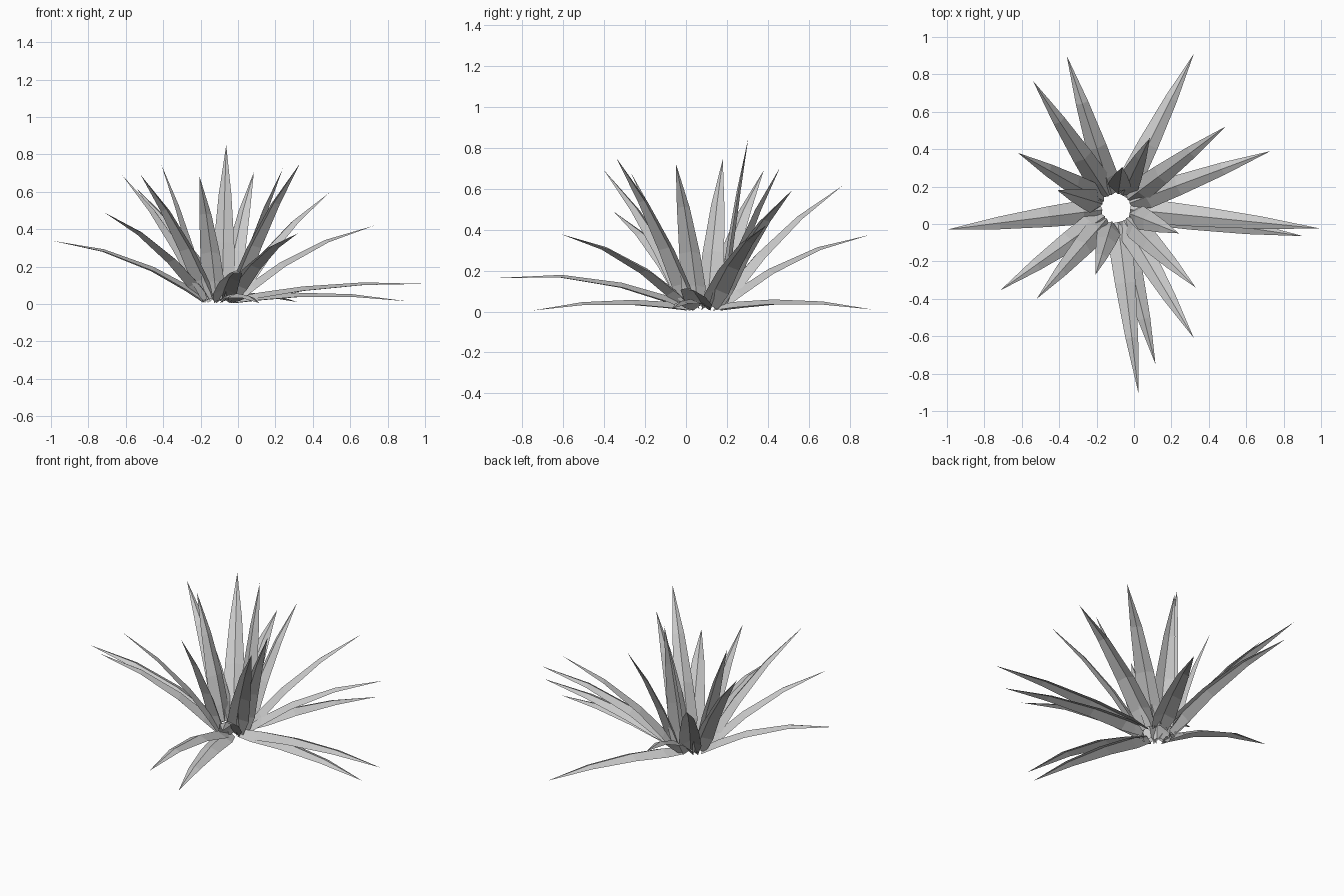
import bpy
from mathutils import Vector

if "Cube" in bpy.data.objects:
    bpy.data.objects.remove(bpy.data.objects["Cube"])

# Leaf tips, read from the three straight views
TIPS = [
    (-0.36, 0.90, 0.375), (-0.54, 0.765, 0.615), (-0.62, 0.38, 0.69), (-0.41, 0.18, 0.745),
    (-1.0, -0.03, 0.34), (-0.715, -0.355, 0.49), (-0.52, -0.40, 0.69), (-0.205, -0.27, 0.68),
    (0.025, -0.91, 0.165), (0.115, -0.75, 0.005), (0.32, -0.61, 0.378), (0.33, -0.34, 0.75),
    (0.24, -0.05, 0.725), (0.905, -0.065, 0.015), (1.0, -0.025, 0.108), (0.73, 0.39, 0.42),
    (0.488, 0.52, 0.595), (0.32, 0.91, 0.01), (0.085, 0.46, 0.705), (-0.063, 0.305, 0.85),
]
CENTRE = Vector((-0.095, 0.085, 0))
# Along the leaf: position, half width, ridge height, share of the bow
STATIONS = [(0, 0.042, 0.03, 0), (0.13, 0.064, 0.03, 0.5),
            (0.36, 0.055, 0.024, 1), (0.68, 0.034, 0.014, 0.95)]


def make_leaf(name, tip):
    tip = Vector(tip)
    out = tip - CENTRE
    out.z = 0
    out.normalize()
    base = CENTRE + out * 0.075 + Vector((0, 0, 0.035))
    chord = tip - base
    along = chord.normalized()
    side = Vector((0, 0, 1)).cross(out)
    up = along.cross(side)
    bow = 0.06 * along.dot(out) * (0.55 if tip.z < 0.12 else 1)
    verts, faces = [], []
    for t, half, ridge, share in STATIONS:
        mid = base + chord * t + up * (bow * share)
        for s in (-1, 0, 1):
            p = mid + side * (half * s) - up * (ridge * abs(s))
            p.z = max(p.z, 0)
            verts.append(p)
    for i in range(len(STATIONS) - 1):
        for j in (0, 1):
            a = i * 3 + j
            faces.append((a, a + 3, a + 4, a + 1))
    # Pointed end
    n = len(verts)
    verts.append(tip)
    faces += [(n - 3, n, n - 2), (n - 2, n, n - 1)]
    mesh = bpy.data.meshes.new(name)
    mesh.from_pydata([tuple(v) for v in verts], [], faces)
    mesh.update()
    if mesh.polygons[0].normal.dot(up) < 0:
        mesh.flip_normals()
    bpy.context.collection.objects.link(bpy.data.objects.new(name, mesh))


# Rosette of folded leaves
for k, tip in enumerate(TIPS):
    make_leaf(f"leaf_{k + 1}", tip)
